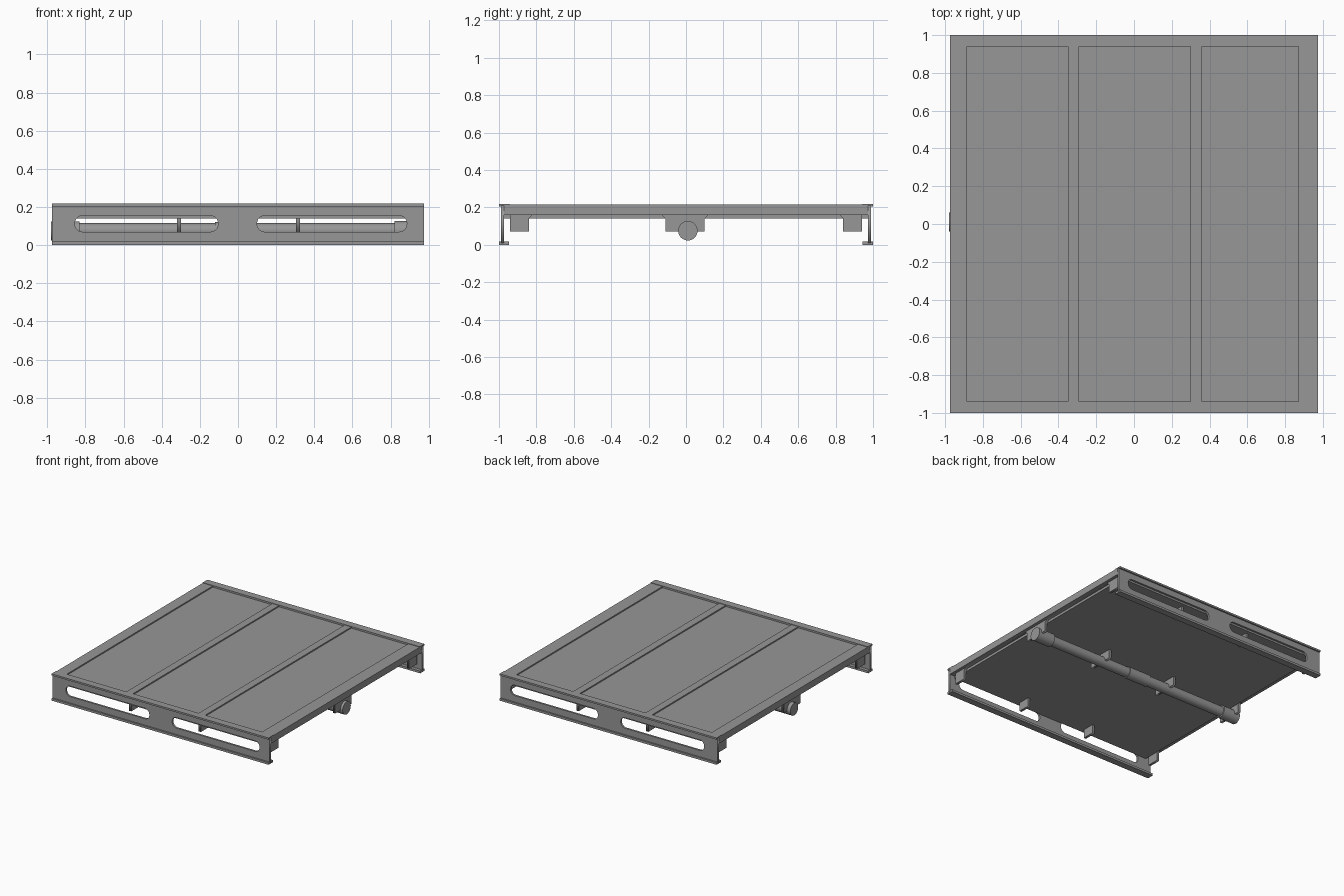
import bpy, math
from mathutils import Matrix

cube = bpy.data.objects.get("Cube")
if cube:
    bpy.data.objects.remove(cube, do_unlink=True)

steel = bpy.data.materials.new("grey steel")
steel.use_nodes = True
GREY = (0.31, 0.31, 0.31, 1)
steel.diffuse_color = GREY
steel.node_tree.nodes["Principled BSDF"].inputs["Base Color"].default_value = GREY


def box(name, x, y, z):
    """Box from (min, max) ranges."""
    mid = [(a + b) / 2 for a, b in (x, y, z)]
    bpy.ops.mesh.primitive_cube_add(size=1, location=mid)
    ob = bpy.context.object
    ob.name = name
    ob.scale = [b - a for a, b in (x, y, z)]
    ob.data.materials.append(steel)
    return ob


def plate(name, loops, thickness, matrix):
    """Flat outline with holes, extruded and placed by a matrix."""
    curve = bpy.data.curves.new(name, "CURVE")
    curve.dimensions = "2D"
    curve.fill_mode = "BOTH"
    curve.extrude = thickness / 2
    for loop in loops:
        spline = curve.splines.new("POLY")
        spline.points.add(len(loop) - 1)
        for point, (u, v) in zip(spline.points, loop):
            point.co = (u, v, 0, 1)
        spline.use_cyclic_u = True
    temp = bpy.data.objects.new(name, curve)
    bpy.context.collection.objects.link(temp)
    bpy.context.view_layer.update()
    graph = bpy.context.evaluated_depsgraph_get()
    mesh = bpy.data.meshes.new_from_object(temp.evaluated_get(graph))
    bpy.data.objects.remove(temp, do_unlink=True)
    mesh.materials.clear()
    mesh.materials.append(steel)
    ob = bpy.data.objects.new(name, mesh)
    bpy.context.collection.objects.link(ob)
    ob.matrix_world = matrix
    return ob


def rounded(x0, x1, z0, z1, r):
    corners = [(x1 - r, z1 - r), (x0 + r, z1 - r), (x0 + r, z0 + r), (x1 - r, z0 + r)]
    return [(cx + r * math.cos(math.radians(90 * q + a)),
             cz + r * math.sin(math.radians(90 * q + a)))
            for q, (cx, cz) in enumerate(corners) for a in range(0, 91, 15)]


def tube(name, x0, x1, radius, sides=32):
    bpy.ops.mesh.primitive_cylinder_add(
        vertices=sides, radius=radius, depth=x1 - x0,
        location=((x0 + x1) / 2, 0.01, 0.075), rotation=(0, math.pi / 2, 0))
    ob = bpy.context.object
    ob.name = name
    ob.data.materials.append(steel)
    bpy.ops.object.shade_smooth_by_angle(angle=math.radians(30))
    return ob


W = 0.975

# Slotted side rails with top and bottom flanges
web = [[(-W, 0.01), (W, 0.01), (W, 0.21), (-W, 0.21)],
       rounded(-0.855, -0.105, 0.07, 0.155, 0.04),
       rounded(0.10, 0.885, 0.07, 0.155, 0.04)]
for side, label in ((-1, "front"), (1, "back")):
    place = Matrix.Translation((0, side * 0.98, 0)) @ Matrix.Rotation(math.pi / 2, 4, "X")
    plate(label + "_rail_web", web, 0.016, place)
    for part, inner, z in (("top", 0.94, (0.204, 0.218)), ("bottom", 0.945, (0, 0.018))):
        box(f"{label}_rail_{part}_flange", (-W, W), sorted((side * inner, side)), z)

# Deck with raised cross strips
box("deck", (-0.93, 0.93), (-0.972, 0.972), (0.14, 0.204))
for i, x in enumerate([(-W, -0.885), (-0.35, -0.29), (0.30, 0.36), (0.87, W)]):
    box(f"deck_strip_{i + 1}", x, (-0.94, 0.94), (0.195, 0.214))

# End skirts
for side, label in ((-1, "right"), (1, "left")):
    box(label + "_end_skirt", sorted((side * 0.92, side * W)), (-0.972, 0.972), (0.16, 0.204))

# Cross ribs with outer and central feet
rib = [(-0.94, 0.2), (-0.94, 0.07), (-0.84, 0.07), (-0.84, 0.14), (-0.82, 0.16),
       (-0.13, 0.16), (-0.11, 0.14), (-0.11, 0.07), (0.10, 0.07), (0.10, 0.14),
       (0.12, 0.16), (0.82, 0.16), (0.84, 0.14), (0.84, 0.07), (0.94, 0.07), (0.94, 0.2)]
axes = Matrix(((0, 0, 1, 0), (1, 0, 0, 0), (0, 1, 0, 0), (0, 0, 0, 1)))
for i, x in enumerate((-0.94, -0.31, 0.315, 0.94)):
    plate(f"cross_rib_{i + 1}", [rib], 0.02, Matrix.Translation((x, 0, 0)) @ axes)

# Central shaft with sleeve and end hubs
tube("shaft", -0.9, 0.9, 0.04)
tube("shaft_sleeve", -0.12, 0.08, 0.046)
tube("right_hub", -0.98, -0.83, 0.05)
tube("left_hub", 0.82, 0.97, 0.052)
